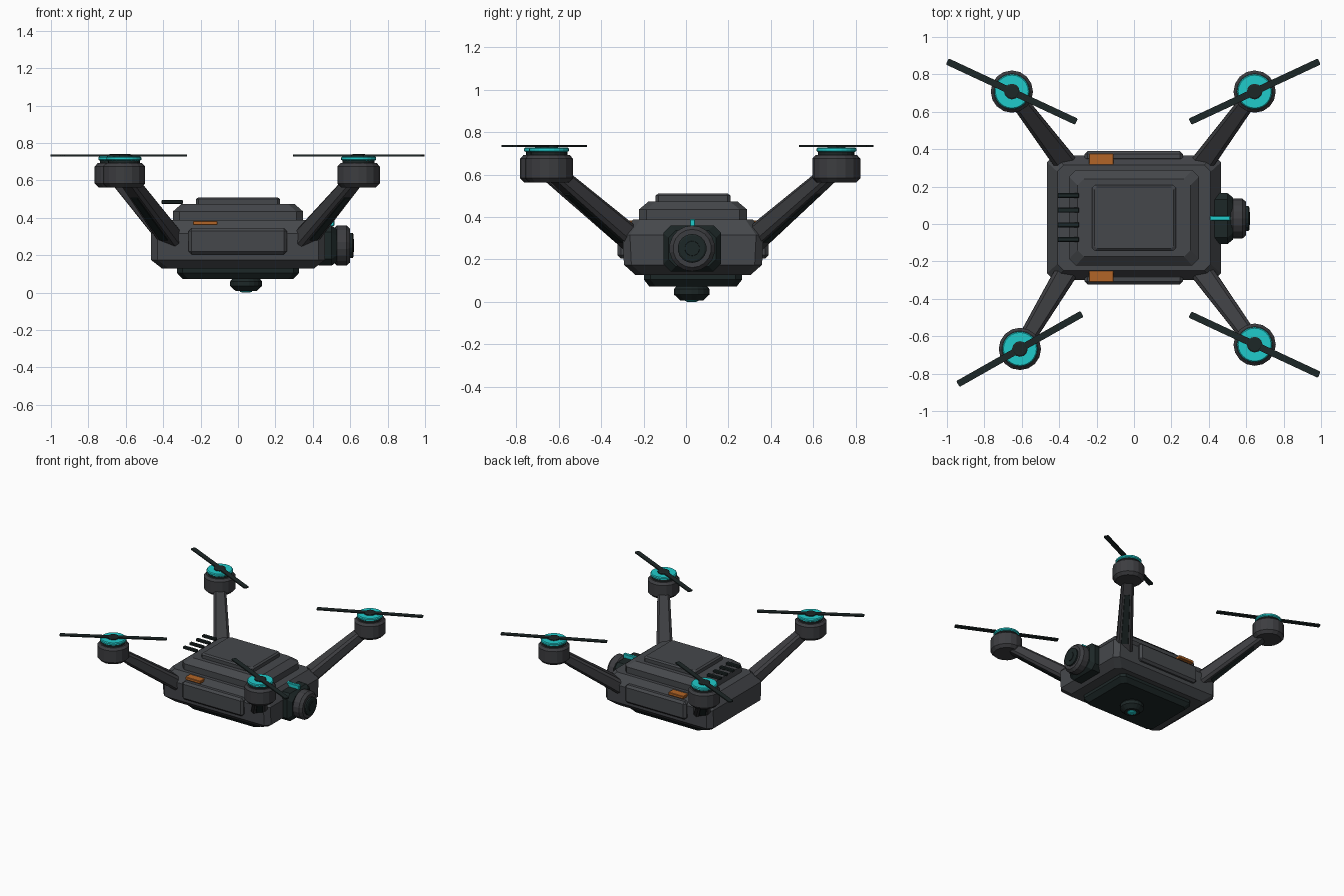
import bpy, bmesh, math
from mathutils import Vector, Matrix

if "Cube" in bpy.data.objects:
    bpy.data.objects.remove(bpy.data.objects["Cube"])


def material(name, rgb):
    m = bpy.data.materials.new(name)
    m.diffuse_color = (*rgb, 1)
    m.use_nodes = True
    m.node_tree.nodes["Principled BSDF"].inputs["Base Color"].default_value = m.diffuse_color
    return m


GREY = material("body_grey", (0.060, 0.064, 0.071))
ARM = material("arm_grey", (0.046, 0.047, 0.052))
DARK = material("dark_teal_black", (0.012, 0.020, 0.020))
CYAN = material("cyan", (0.014, 0.60, 0.60))
ORANGE = material("orange", (0.45, 0.13, 0.02))
CY = 0.033  # y of the fuselage centre line


def loft(name, rings, mat, matrix=Matrix()):
    """Skin a stack of equal-length point rings and cap both ends."""
    bm = bmesh.new()
    vs = [[bm.verts.new(p) for p in ring] for ring in rings]
    n = len(vs[0])
    for a, b in zip(vs, vs[1:]):
        for i in range(n):
            j = (i + 1) % n
            bm.faces.new((a[i], a[j], b[j], b[i]))
    bm.faces.new(vs[0][::-1])
    bm.faces.new(vs[-1])
    bmesh.ops.transform(bm, matrix=matrix, verts=bm.verts)
    bmesh.ops.recalc_face_normals(bm, faces=bm.faces)
    me = bpy.data.meshes.new(name)
    bm.to_mesh(me)
    bm.free()
    me.materials.append(mat)
    ob = bpy.data.objects.new(name, me)
    bpy.context.collection.objects.link(ob)
    return ob


def oct_ring(z, hx, hy, c):
    """Rectangle with cut corners."""
    return [(x, y, z) for x, y in (
        (hx, -hy + c), (hx, hy - c), (hx - c, hy), (-hx + c, hy),
        (-hx, hy - c), (-hx, -hy + c), (-hx + c, -hy), (hx - c, -hy))]


def slab(name, levels, c, mat, matrix):
    return loft(name, [oct_ring(z, hx, hy, c) for z, hx, hy in levels], mat, matrix)


def lathe(name, profile, mat, matrix, sides=18):
    rings = [[(r * math.cos(math.tau * i / sides), r * math.sin(math.tau * i / sides), z)
              for i in range(sides)] for r, z in profile]
    return loft(name, rings, mat, matrix)


def box(name, lo, hi, mat, bevel=0.0):
    x0, y0, z0 = lo
    x1, y1, z1 = hi
    ob = loft(name, [[(x0, y0, z), (x1, y0, z), (x1, y1, z), (x0, y1, z)] for z in (z0, z1)], mat)
    if bevel:
        mod = ob.modifiers.new("bevel", 'BEVEL')
        mod.width = bevel
        mod.segments = 1
    return ob


# Fuselage
mid = Matrix.Translation((0, CY, 0))
slab("body", [(0.128, 0.405, 0.272), (0.175, 0.465, 0.325), (0.315, 0.465, 0.332),
              (0.388, 0.41, 0.282)], 0.035, GREY, mid)
slab("upper_deck", [(0.38, 0.347, 0.255), (0.435, 0.347, 0.255), (0.474, 0.302, 0.208)],
     0.035, GREY, mid)
slab("top_lid", [(0.47, 0.224, 0.176), (0.50, 0.224, 0.176), (0.51, 0.212, 0.165)],
     0.014, GREY, mid)
slab("belly_plate", [(0.072, 0.295, 0.205), (0.105, 0.326, 0.231), (0.135, 0.326, 0.231)],
     0.03, DARK, mid)

# Side panels and orange marker strips
for side, s in (("front", -1), ("back", 1)):
    ys = sorted((CY + s * 0.30, CY + s * 0.356))
    box(side + "_side_panel", (-0.264, ys[0], 0.205), (0.262, ys[1], 0.345), GREY, 0.016)
    ys = sorted((CY + s * 0.27, CY + s * 0.343))
    box(side + "_marker_strip", (-0.24, ys[0], 0.361), (-0.11, ys[1], 0.383), ORANGE, 0.003)

# Cooling fins at the rear of the deck
for i in range(4):
    y = -0.083 + i * 0.0785
    box(f"cooling_fin_{i + 1}", (-0.41, y - 0.013, 0.474), (-0.293, y + 0.013, 0.494), DARK, 0.004)

# Belly sensor dome
dome = Matrix.Translation((0.043, 0.027, 0))
lathe("belly_sensor", [(0.055, 0.008), (0.085, 0.035), (0.085, 0.06), (0.07, 0.08)], DARK, dome)
lathe("belly_lens", [(0.02, 0.0), (0.032, 0.005), (0.032, 0.012)], CYAN, dome)

# Nose camera, pointing along +x
nose = Matrix.Translation((0, 0.029, 0.252)) @ Matrix.Rotation(math.pi / 2, 4, 'Y')
slab("camera_mount", [(0.43, 0.108, 0.136), (0.50, 0.108, 0.136), (0.53, 0.085, 0.112)],
     0.035, DARK, nose)
lathe("camera_housing", [(0.085, 0.505), (0.108, 0.53), (0.108, 0.58), (0.09, 0.6)], ARM, nose)
lathe("lens_ring", [(0.068, 0.59), (0.068, 0.612), (0.06, 0.617)], DARK, nose)
lathe("lens_glass", [(0.037, 0.61), (0.034, 0.621)], DARK, nose)
box("camera_status_light", (0.404, 0.018, 0.355), (0.515, 0.043, 0.39), CYAN, 0.004)


def arm_ring(centre, side, up, w, h, c):
    """Cut-corner section across an arm."""
    return [centre + side * a + up * b for a, b, _ in oct_ring(0, w, h, c)]


# Arms, motors and propellers: hub x, hub y, blade angle
ROTORS = {"front_left": (-0.61, -0.668, 29.5), "front_right": (0.645, -0.645, -25),
          "back_left": (-0.653, 0.708, -25), "back_right": (0.645, 0.708, 25)}
for name, (x, y, angle) in ROTORS.items():
    sx, sy = math.copysign(1, x), math.copysign(1, y)
    start = Vector((sx * 0.355, CY + sy * 0.278, 0.285))
    end = Vector((x - sx * 0.02, y - sy * 0.03, 0.605))
    along = (end - start).normalized()
    side = along.cross(Vector((0, 0, 1))).normalized()
    up = side.cross(along)
    loft(name + "_arm", [arm_ring(start, side, up, 0.060, 0.050, 0.018),
                         arm_ring(end, side, up, 0.043, 0.037, 0.014)], ARM)
    # dark strip along the underside of the arm
    a, b = start.lerp(end, 0.12), start.lerp(end, 0.80)
    loft(name + "_arm_strip", [arm_ring(a - up * 0.047, side, up, 0.026, 0.006, 0.002),
                               arm_ring(b - up * 0.039, side, up, 0.020, 0.006, 0.002)], DARK)

    hub = Matrix.Translation((x, y, 0))
    lathe(name + "_motor", [(0.092, 0.562), (0.113, 0.583), (0.113, 0.675), (0.097, 0.692)],
          ARM, hub, 16)
    lathe(name + "_motor_neck", [(0.086, 0.685), (0.086, 0.712)], DARK, hub, 20)
    lathe(name + "_motor_ring", [(0.085, 0.705), (0.094, 0.711), (0.094, 0.722), (0.088, 0.728)],
          CYAN, hub, 24)
    lathe(name + "_propeller_hub", [(0.042, 0.722), (0.042, 0.735), (0.034, 0.74)], DARK, hub, 12)
    slab(name + "_propeller", [(0.729, 0.381, 0.018), (0.738, 0.381, 0.018)], 0.005, DARK,
         hub @ Matrix.Rotation(math.radians(angle), 4, 'Z'))
